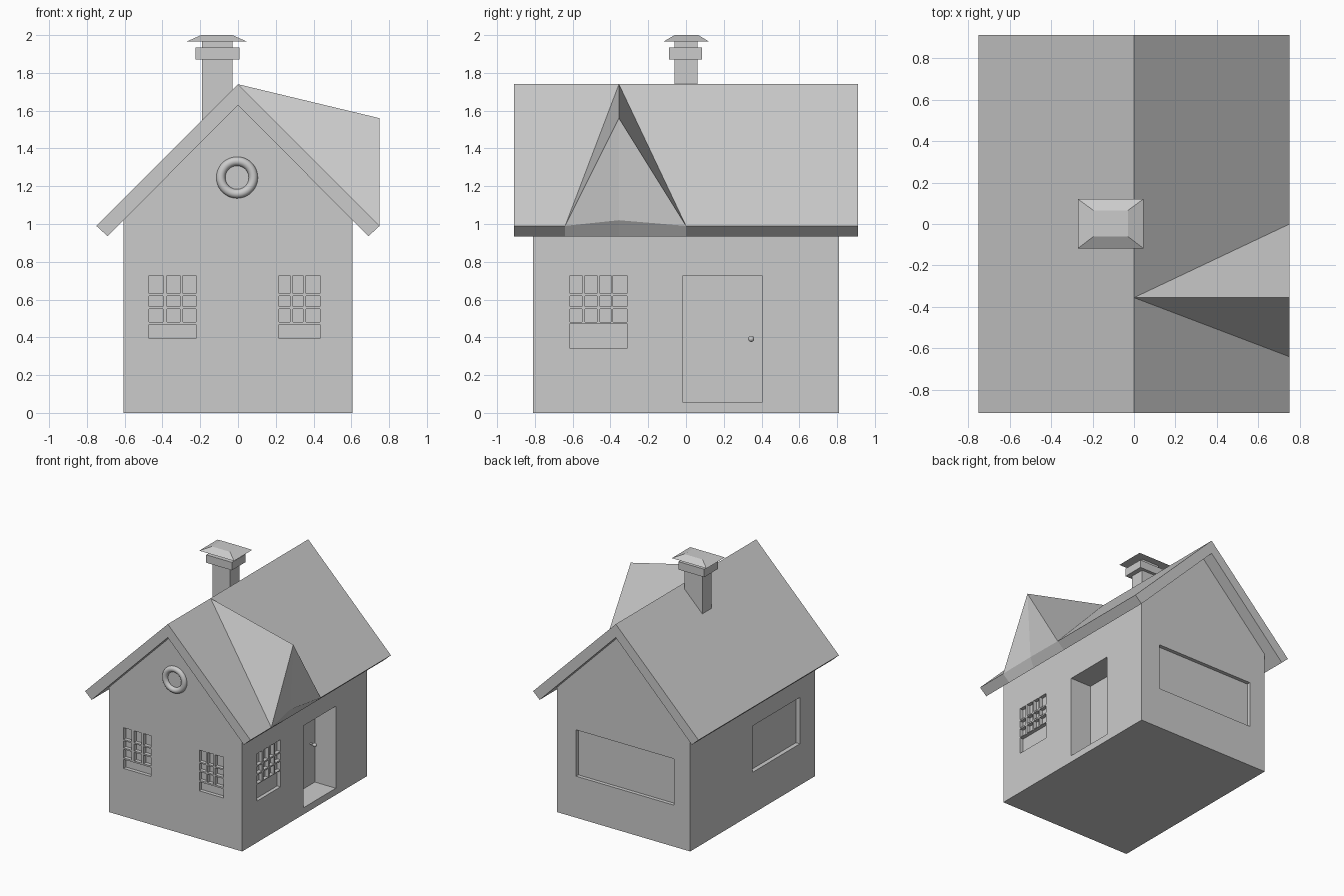
import bpy, bmesh
from math import radians

if "Cube" in bpy.data.objects:
    bpy.data.objects.remove(bpy.data.objects["Cube"])


def mesh_object(name, verts, faces):
    me = bpy.data.meshes.new(name)
    me.from_pydata(verts, [], faces)
    bm = bmesh.new()
    bm.from_mesh(me)
    bmesh.ops.recalc_face_normals(bm, faces=bm.faces)
    bm.to_mesh(me)
    bm.free()
    ob = bpy.data.objects.new(name, me)
    bpy.context.collection.objects.link(ob)
    return ob


def loft(name, sections):
    """Join a list of equal-length closed loops into a capped solid."""
    n = len(sections[0])
    verts = [p for s in sections for p in s]
    faces = [tuple(range(n)), tuple(range(len(verts) - n, len(verts)))]
    for k in range(len(sections) - 1):
        for i in range(n):
            j = (i + 1) % n
            faces.append((k * n + i, k * n + j, k * n + n + j, k * n + n + i))
    return mesh_object(name, verts, faces)


def rect(x0, x1, y0, y1, z):
    return [(x0, y0, z), (x1, y0, z), (x1, y1, z), (x0, y1, z)]


def box(name, x0, x1, y0, y1, z0, z1):
    return loft(name, [rect(x0, x1, y0, y1, z0), rect(x0, x1, y0, y1, z1)])


WX, WY = 0.605, 0.81

# House body: gabled prism
gable = [(-WX, 0), (WX, 0), (WX, 1.03), (0, 1.635), (-WX, 1.03)]
body = loft("house_body", [[(x, y, z) for x, z in gable] for y in (-WY, WY)])

# Recesses: window panes, blank windows and the doorway
cuts = []


def recess(wall, a0, a1, z0, z1, depth=0.03):
    out = 0.1
    if wall == "front":
        b = (a0, a1, -WY - out, -WY + depth, z0, z1)
    elif wall == "back":
        b = (a0, a1, WY - depth, WY + out, z0, z1)
    elif wall == "right":
        b = (WX - depth, WX + out, a0, a1, z0, z1)
    else:
        b = (-WX - out, -WX + depth, a0, a1, z0, z1)
    cuts.append(b)


def window(wall, columns, panel):
    for a0, a1 in columns:
        for z0, z1 in ((0.631, 0.727), (0.562, 0.62), (0.48, 0.55)):
            recess(wall, a0, a1, z0, z1)
    recess(wall, columns[0][0], columns[-1][1], *panel)


window("front", [(-0.47, -0.397), (-0.375, -0.307), (-0.29, -0.223)], (0.393, 0.467))
window("front", [(0.217, 0.275), (0.291, 0.344), (0.36, 0.434)], (0.393, 0.467))
window("right", [(-0.615, -0.55), (-0.534, -0.471), (-0.455, -0.397), (-0.386, -0.313)],
       (0.34, 0.474))
recess("back", -0.46, 0.43, 0.34, 0.72)
recess("left", -0.61, 0.005, 0.34, 0.72, 0.035)
recess("right", -0.015, 0.403, 0.055, 0.727, 0.19)

cv, cf = [], []
for b in cuts:
    o = len(cv)
    cv += rect(*b[:5]) + rect(*b[:4], b[5])
    for f in ((3, 2, 1, 0), (4, 5, 6, 7), (0, 1, 5, 4), (1, 2, 6, 5), (2, 3, 7, 6), (3, 0, 4, 7)):
        cf.append(tuple(o + i for i in f))
cutter = mesh_object("recess_cutter", cv, cf)
cutter.hide_render = True
mod = body.modifiers.new("recesses", 'BOOLEAN')
mod.operation = 'DIFFERENCE'
mod.solver = 'EXACT'
mod.object = cutter
bpy.context.view_layer.update()
dg = bpy.context.evaluated_depsgraph_get()
cut_mesh = bpy.data.meshes.new_from_object(body.evaluated_get(dg))
body.modifiers.clear()
body.data = cut_mesh
bpy.data.objects.remove(cutter)

# Roof: thick chevron, its right eave notched under the dormer
DY = -0.355


def roof_section(y):
    edge = (0.72, 1.02) if y == DY else (0.75, 0.99)
    pts = [(0, 1.74), edge, (0.69, 0.935), (0, 1.63), (-0.69, 0.935), (-0.75, 0.99)]
    return [(x, y, z) for x, z in pts]


loft("roof", [roof_section(y) for y in (-0.91, -0.64, DY, 0.0, 0.91)])

# Dormer: pointed wedge with a slightly folded front
mesh_object("dormer",
            [(0, DY, 1.74), (0.75, DY, 1.56), (0.75, -0.64, 0.99), (0.75, 0, 0.99),
             (0.72, DY, 1.02)],
            [(0, 2, 1), (0, 1, 3), (1, 2, 4), (1, 4, 3), (0, 4, 2), (0, 3, 4)])

# Chimney: shaft, collar, neck and hipped cap
box("chimney_shaft", -0.19, -0.03, -0.06, 0.06, 1.45, 1.88)
box("chimney_collar", -0.225, 0.008, -0.09, 0.085, 1.87, 1.935)
box("chimney_neck", -0.19, -0.03, -0.06, 0.06, 1.93, 1.97)
loft("chimney_cap", [rect(-0.27, 0.045, -0.117, 0.12, 1.967),
                     rect(-0.195, -0.03, -0.06, 0.065, 2.0)])

# Round gable ornament
bpy.ops.mesh.primitive_torus_add(major_segments=48, minor_segments=16, major_radius=0.086,
                                 minor_radius=0.024, location=(-0.005, -WY, 1.246),
                                 rotation=(radians(90), 0, 0))
bpy.context.object.name = "gable_ring"
bpy.ops.object.shade_smooth()

# Door knob on a short stem
bpy.ops.mesh.primitive_cylinder_add(vertices=16, radius=0.007, depth=0.04,
                                    location=(0.43, 0.345, 0.392), rotation=(0, radians(90), 0))
bpy.context.object.name = "knob_stem"
bpy.ops.object.shade_smooth_by_angle()
bpy.ops.mesh.primitive_uv_sphere_add(segments=20, ring_count=12, radius=0.016,
                                     location=(0.455, 0.345, 0.392))
bpy.context.object.name = "door_knob"
bpy.ops.object.shade_smooth()
